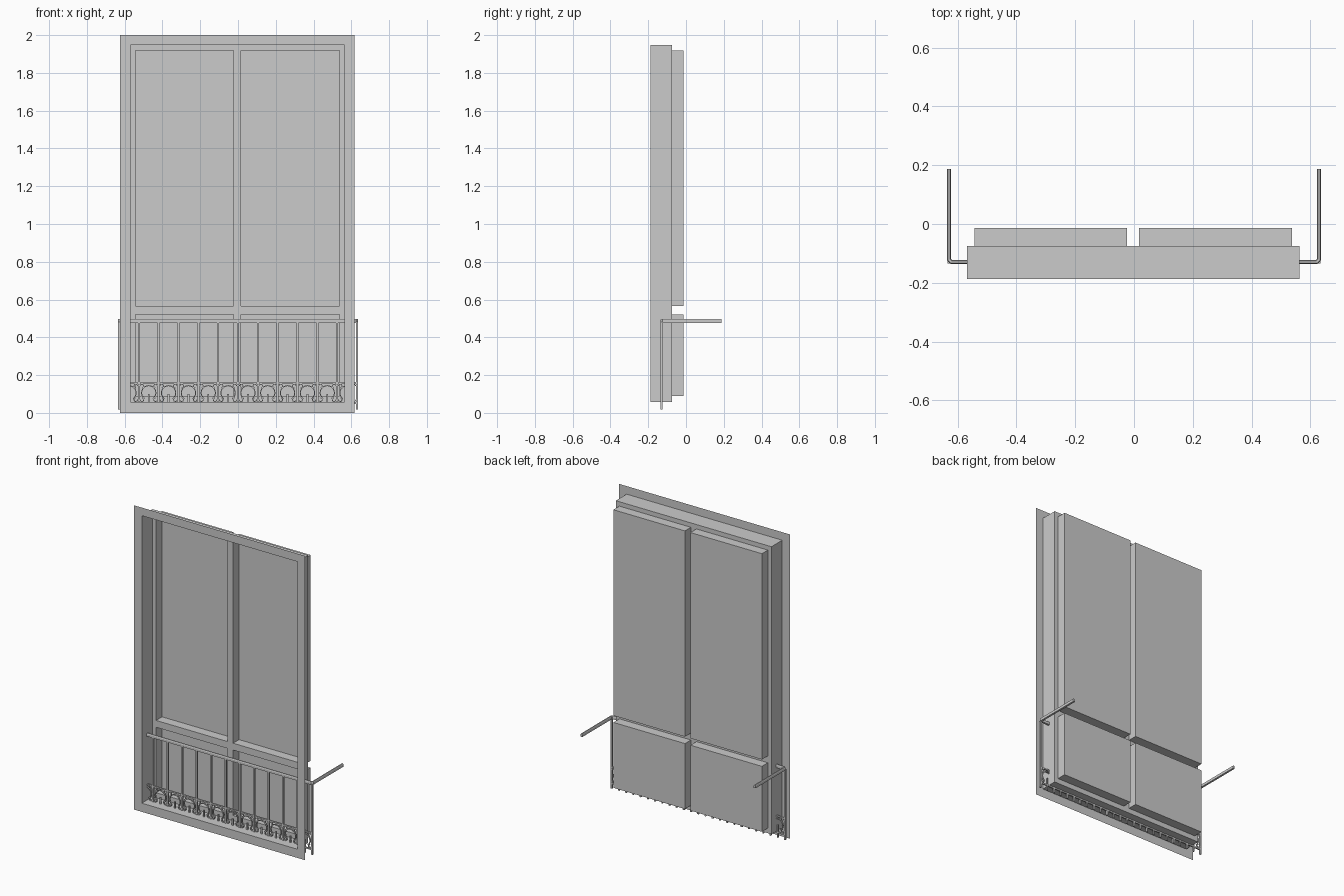
import bpy, math
from mathutils import Vector

if "Cube" in bpy.data.objects:
    bpy.data.objects.remove(bpy.data.objects["Cube"])

CX = -0.003           # window axis
STEP = 0.105          # baluster spacing
RY = -0.129           # railing depth


def add_object(name, verts, faces):
    me = bpy.data.meshes.new(name)
    me.from_pydata([tuple(v) for v in verts], [], faces)
    me.update()
    ob = bpy.data.objects.new(name, me)
    bpy.context.collection.objects.link(ob)
    return ob


def sheet(xs, zs, y, holes):
    """Flat grid facing the front, with some cells left open."""
    nx = len(xs)
    verts = [(x, y, z) for z in zs for x in xs]
    faces = []
    for j in range(len(zs) - 1):
        for i in range(nx - 1):
            if (i, j) not in holes:
                a = j * nx + i
                faces.append((a, a + 1, a + 1 + nx, a + nx))
    return verts, faces


def reveal(x0, x1, z0, z1, y0, y1, closed):
    """Inward facing rectangular tube, optionally closed at the back."""
    verts = [(x, y, z) for y in (y0, y1)
             for x, z in ((x0, z0), (x1, z0), (x1, z1), (x0, z1))]
    faces = [(i, i + 4, (i + 1) % 4 + 4, (i + 1) % 4) for i in range(4)]
    if closed:
        faces.append((4, 5, 6, 7))
    return verts, faces


def sweep(path, normal, profile, closed=False):
    """Sweep a profile of (side, normal) offsets along a planar path with mitres."""
    pts, n = [Vector(p) for p in path], Vector(normal)
    k, m = len(profile), len(path)
    verts, faces = [], []
    for i, p in enumerate(pts):
        a = (pts[i] - pts[i - 1]).normalized() if i else None
        b = (pts[i + 1] - p).normalized() if i < m - 1 else None
        a, b = a or b, b or a
        side = n.cross((a + b).normalized())
        side /= max(0.3, math.sqrt((1 + a.dot(b)) / 2))
        verts += [p + side * u + n * v for u, v in profile]
    for i in range(m - 1):
        for j in range(k):
            q = (j + 1) % k
            faces.append((i * k + j, i * k + q, (i + 1) * k + q, (i + 1) * k + j))
    faces += [tuple(range(k))[::-1], tuple(range((m - 1) * k, m * k))]
    return verts, faces


def rect(w, h):
    return [(-w / 2, -h / 2), (w / 2, -h / 2), (w / 2, h / 2), (-w / 2, h / 2)]


def join(name, parts):
    verts, faces = [], []
    for v, f in parts:
        o = len(verts)
        verts += list(v)
        faces += [tuple(i + o for i in face) for face in f]
    return add_object(name, verts, faces)


def arc(cx, cz, r, a0, a1, n):
    return [(cx + r * math.cos(math.radians(a0 + (a1 - a0) * i / n)), RY,
             cz + r * math.sin(math.radians(a0 + (a1 - a0) * i / n)))
            for i in range(n + 1)]


# Outer surround and deep wall reveal
x0, x1 = CX - 0.566, CX + 0.566
join("window_surround", [
    sheet([CX - 0.621, x0, x1, CX + 0.621], [0, 0.057, 1.947, 2.0], -0.187, {(1, 1)}),
    reveal(x0, x1, 0.057, 1.947, -0.187, -0.075, False)])

# Sash frame with four openings
px = [CX - 0.54, CX - 0.02, CX + 0.02, CX + 0.54]
pz = [0.09, 0.52, 0.565, 1.918]
join("sash_frame", [sheet([x0] + px + [x1], [0.057] + pz + [1.947], -0.075,
                          {(1, 1), (3, 1), (1, 3), (3, 3)})])

# Recessed panes
for label, za, zb in (("lower_panes", pz[0], pz[1]), ("upper_panes", pz[2], pz[3])):
    join(label, [reveal(px[i], px[i + 1], za, zb, -0.075, -0.013, True) for i in (0, 2)])

# Handrail, turning back at both ends
E = 0.63
rail_profile = [(-0.0065, -0.010), (0.0065, -0.010), (0.0065, 0.004),
                (0.0035, 0.010), (-0.0035, 0.010), (-0.0065, 0.004)]
join("handrail", [sweep([(-E, 0.187, 0.487), (-E, RY + 0.008, 0.487), (-E + 0.008, RY, 0.487),
                         (E - 0.008, RY, 0.487), (E, RY + 0.008, 0.487), (E, 0.187, 0.487)],
                        (0, 0, 1), rail_profile)])

# Lower rails
join("lower_rails", [sweep([(-E, RY, z), (E, RY, z)], (0, 0, 1), rect(0.009, 0.009))
                     for z in (0.158, 0.052)])

# Balusters
join("balusters", [sweep([(i * STEP, RY, 0.018), (i * STEP, RY, 0.48)], (0, 1, 0),
                         rect(0.011, 0.011)) for i in range(-6, 7)])

# Ornaments: arch ring, centre spike and corner scrolls in each bay
rings, spikes, scrolls = [], [], []
for i in range(-6, 6):
    c = (i + 0.5) * STEP
    rings.append(sweep(arc(c, 0.106, 0.038, -55, 235, 16), (0, 1, 0), rect(0.005, 0.009)))
    spikes.append(sweep([(c, RY, 0.018), (c, RY, 0.1)], (0, 1, 0), rect(0.009, 0.009)))
    for s in (-1, 1):
        cx = c + s * 0.036
        a = 0 if s > 0 else 180
        scrolls.append(sweep(arc(cx, 0.142, 0.010, a, a + 270 * s, 6), (0, 1, 0), rect(0.004, 0.008)))
        scrolls.append(sweep(arc(cx, 0.070, 0.010, a, a - 270 * s, 6), (0, 1, 0), rect(0.004, 0.008)))
join("arch_rings", rings)
join("centre_spikes", spikes)
join("corner_scrolls", scrolls)
